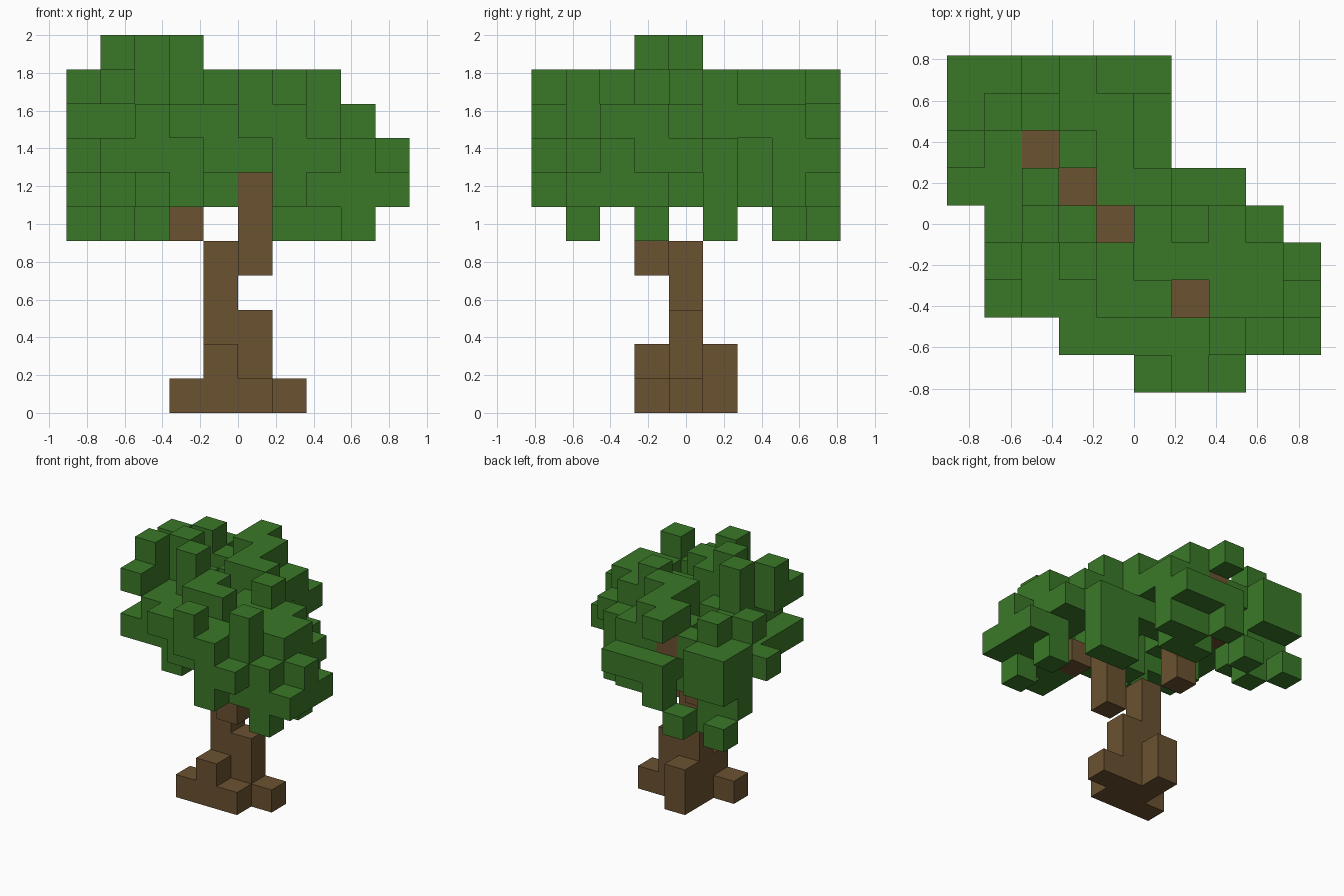
import bpy
import bmesh
from mathutils import Vector

cube = bpy.data.objects.get("Cube")
if cube:
    bpy.data.objects.remove(cube, do_unlink=True)

UNIT = 2 / 11                      # edge length of one block
ORIGIN = Vector((-5, -4.5, 0))     # grid corner, in blocks


def make_material(name, rgb):
    mat = bpy.data.materials.new(name)
    mat.use_nodes = True
    color = (*rgb, 1)
    mat.diffuse_color = color
    bsdf = mat.node_tree.nodes["Principled BSDF"]
    bsdf.inputs["Base Color"].default_value = color
    bsdf.inputs["Roughness"].default_value = 0.9
    return mat


def build_blocks(name, cells, mat):
    """Join unit blocks into one mesh, keeping only the outer faces."""
    bm = bmesh.new()
    for cell in cells:
        centre = Vector(cell) + Vector((0.5, 0.5, 0.5))
        for axis in range(3):
            for sign in (-1, 1):
                n = Vector((0, 0, 0))
                n[axis] = sign
                if tuple(int(c + d) for c, d in zip(cell, n)) in cells:
                    continue
                a = Vector((0, 0, 0))
                a[(axis + 1) % 3] = 0.5
                b = n.cross(a)
                mid = centre + n / 2
                corners = (mid - a - b, mid + a - b, mid + a + b, mid - a + b)
                bm.faces.new([bm.verts.new((p + ORIGIN) * UNIT) for p in corners])
    bmesh.ops.remove_doubles(bm, verts=bm.verts, dist=0.001)
    mesh = bpy.data.meshes.new(name)
    bm.to_mesh(mesh)
    bm.free()
    mesh.materials.append(mat)
    obj = bpy.data.objects.new(name, mesh)
    bpy.context.collection.objects.link(obj)
    return obj


def column(x, y, low, high):
    return {(x, y, z) for z in range(low, high + 1)}


def layer_cells(rows, z):
    """Read one plan of the crown, back row first."""
    last = len(rows) - 1
    return {(x, last - r, z) for r, row in enumerate(rows)
            for x, mark in enumerate(row) if mark == "#"}


bark = make_material("bark brown", (0.147, 0.084, 0.030))
leaf = make_material("leaf green", (0.042, 0.188, 0.021))

# Trunk with spreading roots
trunk = column(4, 4, 0, 4) | column(5, 4, 0, 2)
trunk |= column(4, 3, 0, 1) | column(4, 5, 0, 1)
for x, y in ((3, 3), (5, 3), (6, 4)):
    trunk |= column(x, y, 0, 0)
build_blocks("trunk", trunk, bark)

# Branches stepping out diagonally
build_blocks("front_branch", column(5, 3, 4, 6) | column(6, 2, 6, 6), bark)
build_blocks("back_branch",
             column(3, 5, 5, 6) | column(2, 6, 7, 7) | column(3, 7, 8, 8), bark)

# Crown plans, lowest layer first
CROWN = [
    ["#.#.......",
     ".#........",
     "..........",
     "......##..",
     "..........",
     "........#.",
     "..........",
     "........#.",
     ".........."],
    ["...#......",
     "##..##....",
     ".#.##.....",
     "......##..",
     "..#...#...",
     "....#...##",
     "...#....##",
     "......####",
     "......#..."],
    ["##.###....",
     "##.###....",
     ".#.##.....",
     "###.####..",
     ".###.####.",
     ".#..##.##.",
     ".#####.###",
     "....#####.",
     "......##.."],
    ["##........",
     "###.##....",
     "...###....",
     "..#.##....",
     "..##.###..",
     "..#.#####.",
     "..####.##.",
     "...#####..",
     ".....##..."],
    ["...#......",
     ".#.##.....",
     "#...#.....",
     "....##....",
     "..#...#...",
     ".#.##.....",
     ".#..##....",
     ".......#..",
     ".....#...."],
    ["..........",
     "..........",
     "..........",
     "..........",
     "..#.......",
     ".#.#......",
     "..........",
     "..........",
     ".........."],
]
crown = set()
for z, rows in enumerate(CROWN, start=5):
    crown |= layer_cells(rows, z)
build_blocks("leaf_crown", crown, leaf)
